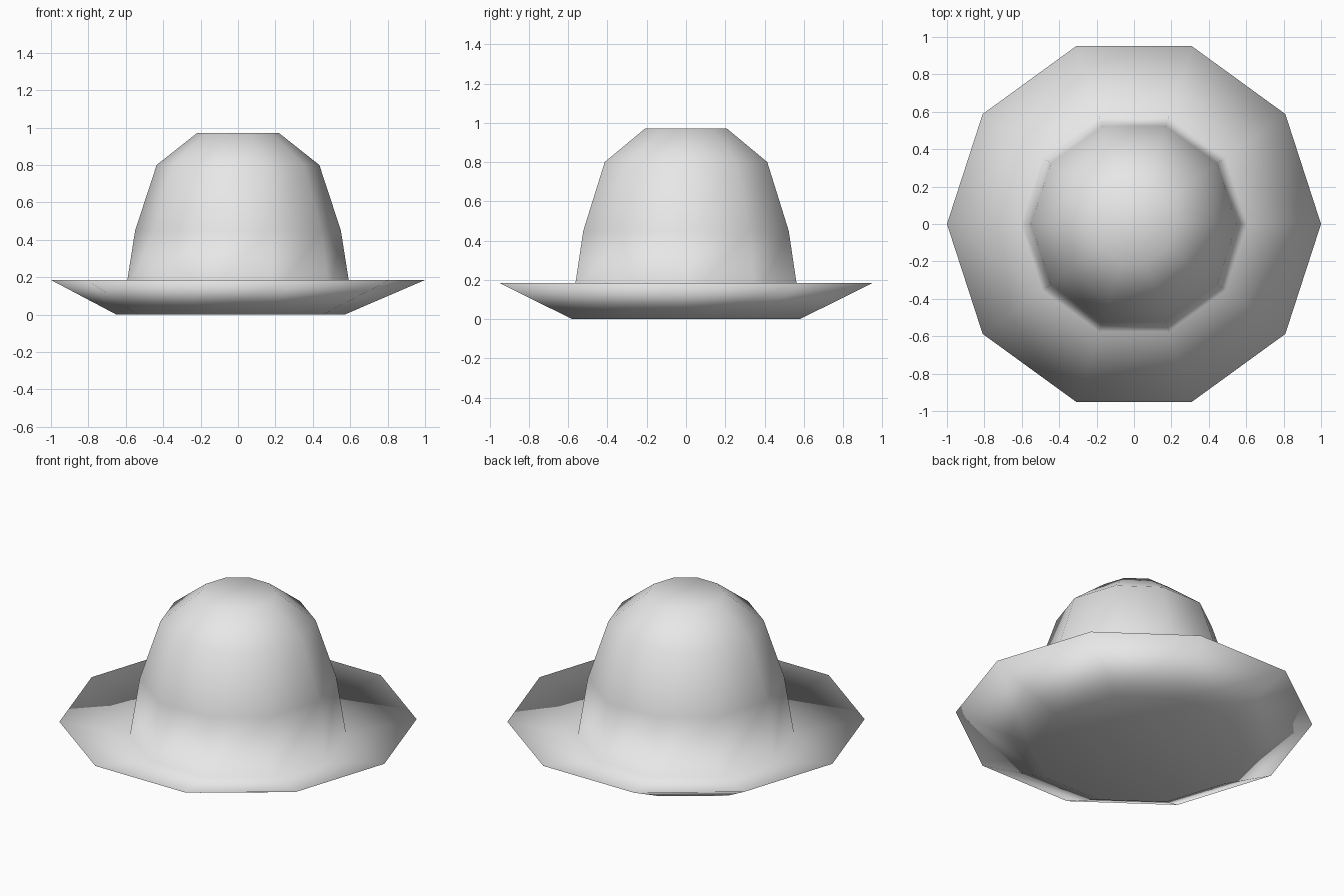
import bpy
import bmesh
from math import cos, sin, tau

cube = bpy.data.objects.get("Cube")
if cube:
    bpy.data.objects.remove(cube, do_unlink=True)

SIDES = 10

# Single plain felt colour
felt = bpy.data.materials.new("grey_felt")
felt.use_nodes = True
colour = (0.8, 0.8, 0.8, 1.0)
felt.diffuse_color = colour
bsdf = next(n for n in felt.node_tree.nodes if n.type == 'BSDF_PRINCIPLED')
bsdf.inputs["Base Color"].default_value = colour

# Hat profile from the underside to the crown top: radius, height, x offset
profile = [
    (0.61, 0.0, -0.04),   # underside edge
    (1.0, 0.185, 0.0),    # brim rim
    (0.605, 0.10, 0.0),   # crown base
    (0.55, 0.45, 0.0),    # crown side
    (0.435, 0.80, 0.0),   # crown shoulder
    (0.22, 0.97, 0.0),    # crown top
]


def ring(bm, radius, height, shift):
    return [bm.verts.new((shift + radius * cos(tau * i / SIDES),
                          radius * sin(tau * i / SIDES), height))
            for i in range(SIDES)]


# Sweep the profile into one closed solid
bm = bmesh.new()
rings = [ring(bm, *p) for p in profile]
for low, high in zip(rings, rings[1:]):
    for i in range(SIDES):
        j = (i + 1) % SIDES
        bm.faces.new((low[i], low[j], high[j], high[i]))
bm.faces.new(list(reversed(rings[0])))
bm.faces.new(rings[-1])
bmesh.ops.recalc_face_normals(bm, faces=bm.faces)

# Soft shading runs across the whole felt surface
for face in bm.faces:
    face.smooth = True

mesh = bpy.data.meshes.new("hat")
bm.to_mesh(mesh)
bm.free()
mesh.materials.append(felt)
hat = bpy.data.objects.new("hat", mesh)
bpy.context.collection.objects.link(hat)
